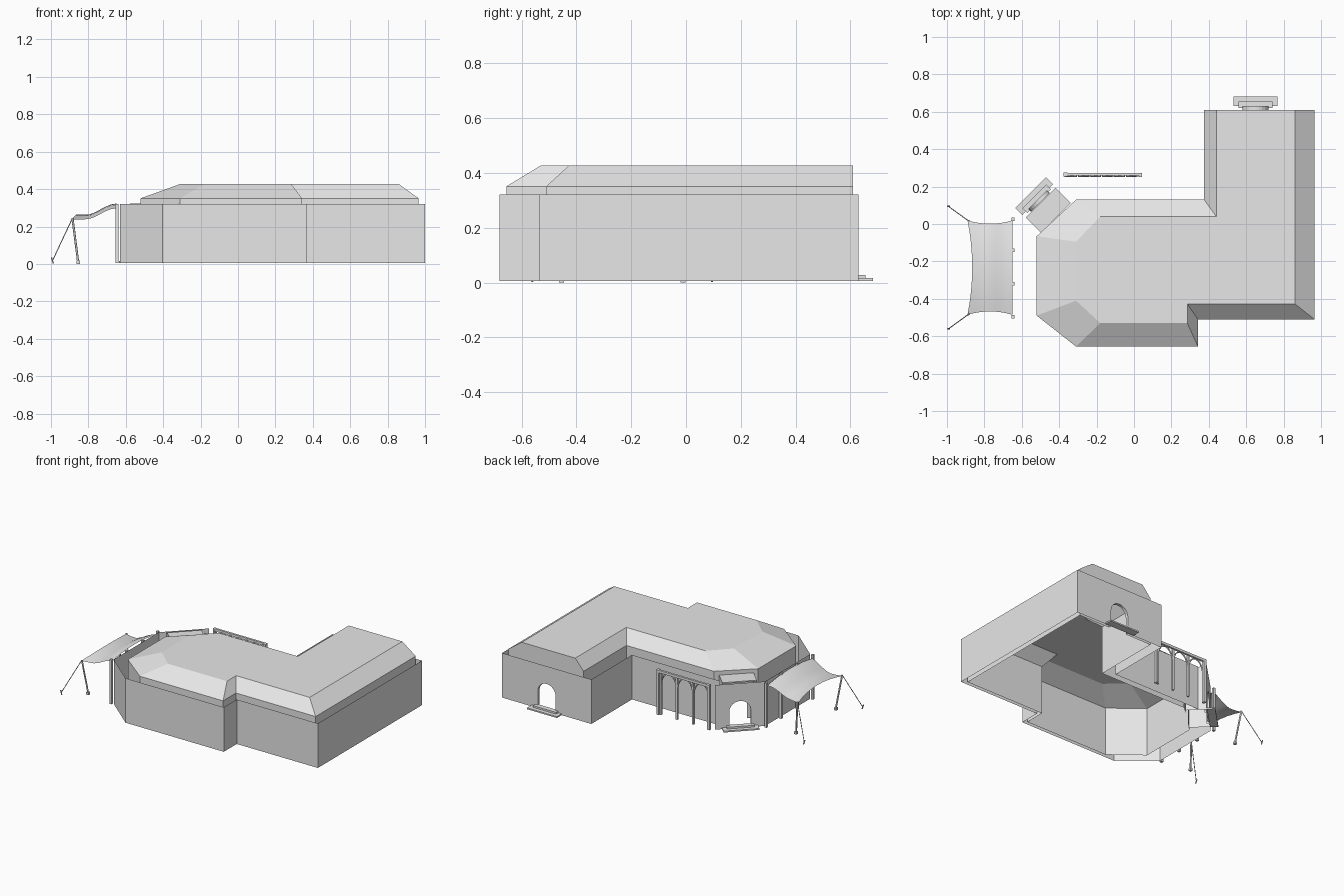
import bpy, bmesh, math
from mathutils import Vector

if "Cube" in bpy.data.objects:
    bpy.data.objects.remove(bpy.data.objects["Cube"])

grey = bpy.data.materials.new("plain_grey")
grey.use_nodes = True
grey.diffuse_color = (0.8, 0.8, 0.8, 1)
grey.node_tree.nodes["Principled BSDF"].inputs["Base Color"].default_value = (0.8, 0.8, 0.8, 1)

BASE, EAVE = 0.006, 0.321


def link(name, data, loc=(0, 0, 0), turn=0.0):
    data.materials.append(grey)
    ob = bpy.data.objects.new(name, data)
    ob.location = loc
    ob.rotation_euler.z = turn
    bpy.context.collection.objects.link(ob)
    return ob


def mesh(name, verts, faces, loc=(0, 0, 0), turn=0.0):
    me = bpy.data.meshes.new(name)
    me.from_pydata(verts, [], faces)
    return link(name, me, loc, turn)


def box(name, lo, hi, loc=(0, 0, 0), turn=0.0):
    bm = bmesh.new()
    bmesh.ops.create_cube(bm, size=1)
    for v in bm.verts:
        v.co = [(a + b) / 2 + c * (b - a) for a, b, c in zip(lo, hi, v.co)]
    me = bpy.data.meshes.new(name)
    bm.to_mesh(me)
    bm.free()
    return link(name, me, loc, turn)


def tube(name, points, radius):
    cu = bpy.data.curves.new(name, "CURVE")
    cu.dimensions = "3D"
    cu.bevel_depth = radius
    cu.bevel_resolution = 1
    cu.use_fill_caps = True
    sp = cu.splines.new("POLY")
    sp.points.add(len(points) - 1)
    for p, co in zip(sp.points, points):
        p.co = (*co, 1)
    return link(name, cu)


def strip(name, path, place):
    """Thin upright sheet along a path, from the floor to the eaves."""
    n = len(path)
    verts = [(x, y, z) for z in (BASE, EAVE) for x, y in path]
    mesh(name, verts, [(i, i + 1, n + i + 1, n + i) for i in range(n - 1)], **place)


def arch_wall(name, a, b, shift=0.0):
    """Thin wall with an arched opening; outside is local -y."""
    a, b = Vector(a), Vector(b)
    d = b - a
    mid, half = (a + b) / 2, d.length / 2
    place = dict(loc=(mid.x, mid.y, 0), turn=math.atan2(d.y, d.x))
    r, spring, steps = 0.07, 0.126, 12
    arch = [(shift - r, BASE)]
    for i in range(steps + 1):
        t = math.pi * (1 - i / steps)
        arch.append((shift + r * math.cos(t), spring + r * math.sin(t)))
    arch.append((shift + r, BASE))
    outline = [(-half, BASE)] + arch + [(half, BASE), (half, EAVE), (-half, EAVE)]
    mesh(name + "_wall", [(x, 0, z) for x, z in outline], [range(len(outline))], **place)
    return place, arch


def doorway(name, a, b):
    """Arched outer wall with a reveal and two steps."""
    place, arch = arch_wall(name, a, b)
    n = len(arch)
    mesh(name + "_reveal", [(x, y, z) for y in (0, 0.02) for x, z in arch],
         [(i, i + 1, n + i + 1, n + i) for i in range(n - 1)], **place)
    box(name + "_lower_step", (-0.117, -0.053, BASE), (0.117, 0, 0.016), **place)
    box(name + "_upper_step", (-0.09, -0.025, 0.016), (0.09, 0.01, 0.028), **place)
    return place


# Thin outer walls, open at the floor
strip("outer_walls", [(-0.63, 0.015), (-0.63, -0.49), (-0.405, -0.68), (0.365, -0.68),
                      (0.365, -0.535), (1, -0.535), (1, 0.63)], {})
strip("courtyard_walls", [(0.3, 0.63), (0.3, 0.175), (-0.39, 0.175)], {})
doorway("wing_door", (1, 0.63), (0.3, 0.63))
corner = doorway("corner_door", (-0.4, 0.245), (-0.63, 0.015))

# Vestibule behind the corner doorway
box("vestibule_top", (-0.112, 0.022, 0.315), (0.112, 0.138, 0.324), **corner)
for x in (-0.112, 0.112):
    strip("vestibule_side", [(x, 0.0), (x, 0.138)], corner)

# Roof shell: upright band, hipped slopes, flat top
eave = [(-0.52, -0.065), (-0.52, -0.49), (-0.31, -0.655), (0.342, -0.655), (0.342, -0.51),
        (0.965, -0.51), (0.965, 0.61), (0.375, 0.61), (0.375, 0.13), (-0.31, 0.13)]
ridge = [(-0.31, -0.095), (-0.31, -0.41), (-0.18, -0.53), (0.285, -0.53), (0.285, -0.427),
         (0.86, -0.427), (0.86, 0.61), (0.44, 0.61), (0.44, 0.04), (-0.18, 0.04)]
n = len(eave)
rings = [(eave, EAVE), (eave, 0.351), (ridge, 0.427)]
roof_verts = [(x, y, z) for ring, z in rings for x, y in ring]
roof_faces = [(k * n + i, k * n + (i + 1) % n, (k + 1) * n + (i + 1) % n, (k + 1) * n + i)
              for k in range(2) for i in range(n)]
mesh("roof", roof_verts, roof_faces + [range(2 * n, 3 * n)])

# Inner walls below the roof edge, with matching arches
strip("inner_walls", eave[:7], {})
strip("inner_courtyard_walls", eave[7:], {})
arch_wall("inner_wing", eave[6], eave[7], 0.02)
arch_wall("inner_corner", eave[9], eave[0])

# Courtyard arcade: beam, posts and curved braces
box("arcade_beam", (-0.375, 0.258, 0.306), (0.04, 0.273, 0.324))
posts = [-0.365 + 0.1275 * i for i in range(4)]
for x in posts:
    box("arcade_post", (x - 0.007, 0.25, BASE), (x + 0.007, 0.264, 0.312))
    for side in (-1, 1):
        if posts[0] <= x + side * 0.1 <= posts[-1] + 0.01:
            brace = [(x + side * 0.06 * (1 - math.cos(t)), 0.256, 0.196 + 0.112 * math.sin(t))
                     for t in [math.pi / 2 * i / 5 for i in range(6)]]
            tube("arcade_brace", brace, 0.005)
box("arcade_end_post", (0.026, 0.25, BASE), (0.042, 0.272, 0.324))
box("arcade_start_post", (-0.376, 0.255, BASE), (-0.356, 0.275, 0.324))

# Side posts carrying the awning
for y in (-0.495, -0.32, -0.14, 0.025):
    box("awning_wall_post", (-0.655, y - 0.009, BASE), (-0.638, y + 0.009, EAVE))

# Cloth awning: drops from the wall, then runs level, with a raised middle
N = 8
cloth = []
for i in range(N + 1):
    u = i / N
    fall = min(u / 0.7, 1)
    fall = fall * fall * (3 - 2 * fall)
    for j in range(N + 1):
        v = 2 * j / N - 1
        rise = 1 - v * v
        x = -0.65 - 0.24 * u + 0.025 * rise * u ** 3
        y = -0.233 + v * (0.252 - 0.07 * u * (1 - u))
        z = 0.298 - 0.06 * fall + 0.025 * rise
        cloth.append((x, y, z))
W = N + 1
awning = mesh("awning_cloth", cloth, [(i * W + j, i * W + j + 1, (i + 1) * W + j + 1, (i + 1) * W + j)
                                      for i in range(N) for j in range(N)])
for poly in awning.data.polygons:
    poly.use_smooth = True

# Awning poles, guy ropes and pegs
for side in (-1, 1):
    cy = -0.233
    tip = (-0.885, cy + side * 0.25, 0.245)
    foot = (-0.855, cy + side * 0.222, 0.012)
    peg = (-0.993, cy + side * 0.328, 0.015)
    tube("awning_pole", [foot, tip], 0.006)
    box("pole_foot", (-0.009, -0.009, 0), (0.009, 0.009, 0.018), loc=(foot[0], foot[1], 0.0))
    tube("guy_rope", [tip, peg], 0.0025)
    tube("rope_peg", [(peg[0] + 0.006, peg[1], 0.003), (peg[0] - 0.004, peg[1], 0.034)], 0.004)
